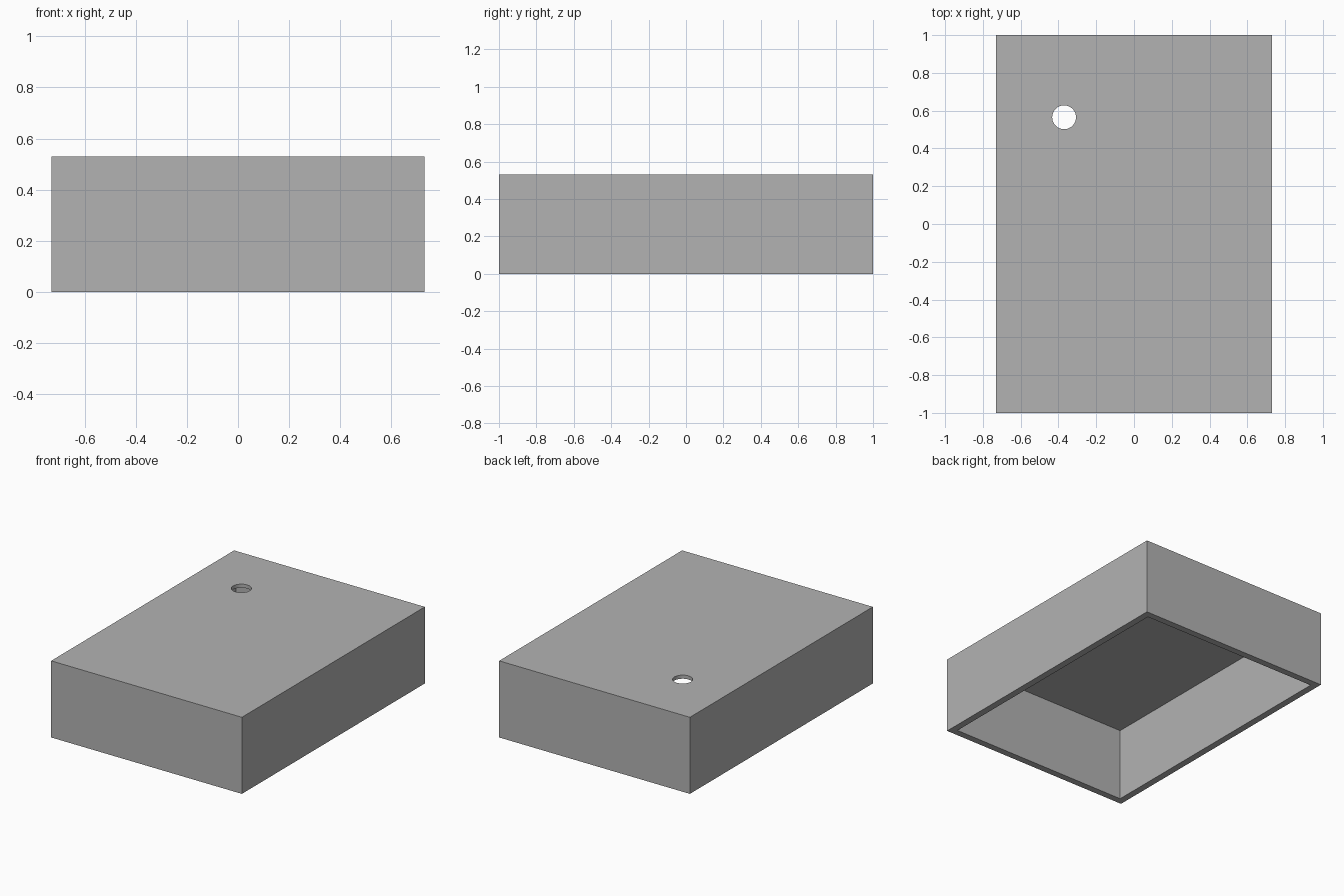
import bpy

cube = bpy.data.objects.get("Cube")
if cube:
    bpy.data.objects.remove(cube, do_unlink=True)

WIDTH, LENGTH, HEIGHT = 1.46, 2.0, 0.53
WALL, TOP = 0.047, 0.025
HOLE_X, HOLE_Y, HOLE_RADIUS = -0.37, 0.565, 0.063

grey = bpy.data.materials.new("plain grey")
grey.use_nodes = True
colour = (0.45, 0.45, 0.45, 1)
grey.diffuse_color = colour
grey.node_tree.nodes["Principled BSDF"].inputs["Base Color"].default_value = colour


def box(name, size, bottom):
    """Box centred on the z axis, standing at the given height."""
    bpy.ops.mesh.primitive_cube_add(size=1, location=(0, 0, bottom + size[2] / 2))
    obj = bpy.context.object
    obj.name = name
    obj.scale = size
    bpy.ops.object.transform_apply(location=True, rotation=False, scale=True)
    obj.data.materials.append(grey)
    return obj


def cut(target, cutter):
    """Subtract the cutter from the target, then discard it."""
    cutter.hide_render = True
    mod = target.modifiers.new("cut", "BOOLEAN")
    mod.operation = "DIFFERENCE"
    mod.solver = "EXACT"
    mod.object = cutter
    bpy.context.view_layer.objects.active = target
    bpy.ops.object.modifier_apply(modifier=mod.name)
    bpy.data.objects.remove(cutter, do_unlink=True)


# Enclosure shell
shell = box("enclosure_shell", (WIDTH, LENGTH, HEIGHT), 0)

# Cavity, open at the bottom
cavity_height = HEIGHT - TOP + 0.1
cut(shell, box("cavity_cutter",
               (WIDTH - 2 * WALL, LENGTH - 2 * WALL, cavity_height), -0.1))

# Round hole through the top panel
bpy.ops.mesh.primitive_cylinder_add(vertices=48, radius=HOLE_RADIUS, depth=0.2,
                                    location=(HOLE_X, HOLE_Y, HEIGHT))
hole = bpy.context.object
hole.name = "hole_cutter"
hole.data.materials.append(grey)
cut(shell, hole)

# Smooth hole wall, crisp box edges
bpy.ops.object.select_all(action="DESELECT")
shell.select_set(True)
bpy.context.view_layer.objects.active = shell
bpy.ops.object.shade_smooth_by_angle()
